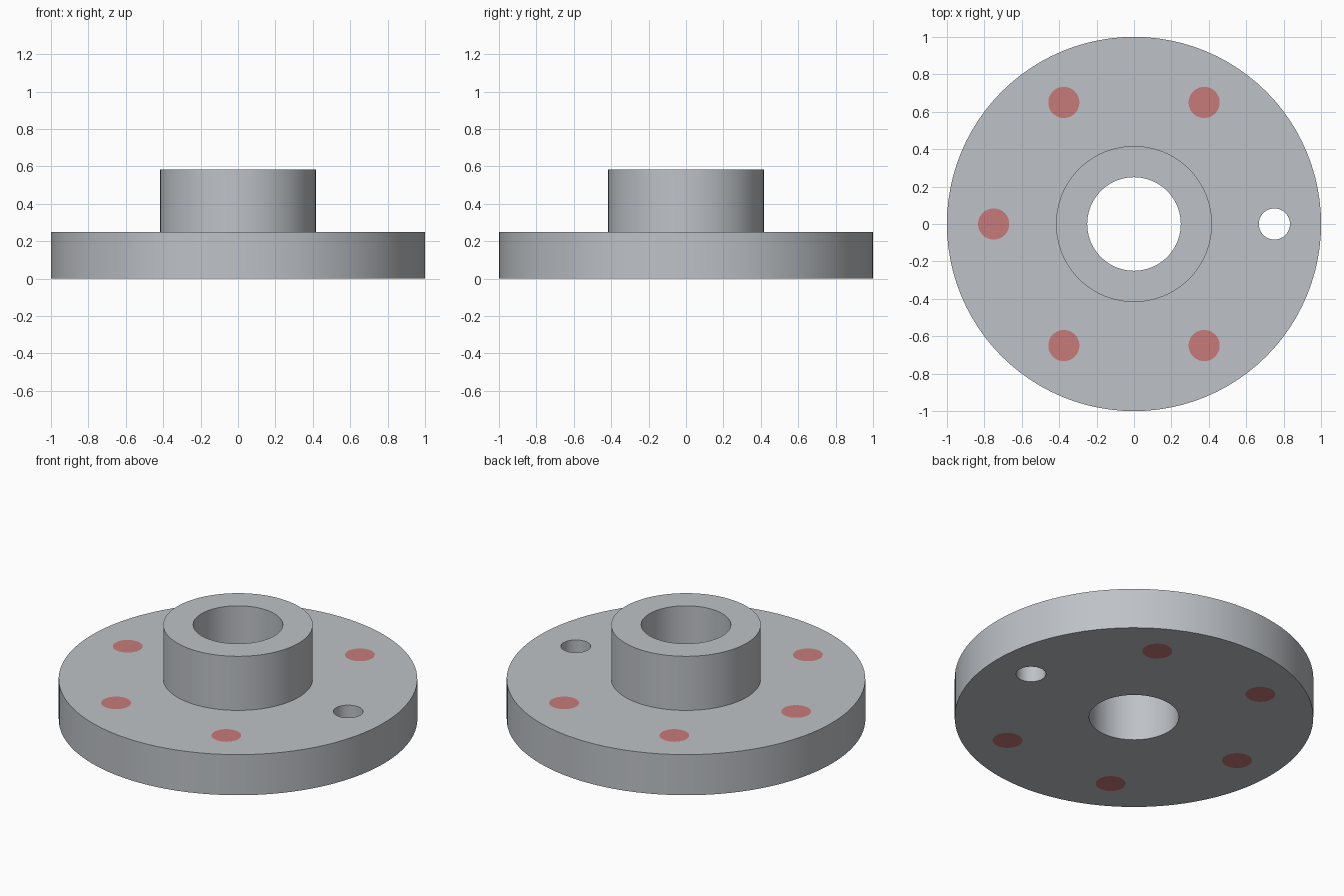
import bpy, bmesh, math

if "Cube" in bpy.data.objects:
    bpy.data.objects.remove(bpy.data.objects["Cube"])

SEG, SMALL = 96, 40
PLATE_Z, HUB_Z = 0.25, 0.583
PLATE_R, HUB_R, BORE_R, HOLE_R, BOLT_R = 1.0, 0.4167, 0.25, 0.0833, 0.75


def material(name, rgb):
    m = bpy.data.materials.new(name)
    m.diffuse_color = (*rgb, 1)
    m.use_nodes = True
    m.node_tree.nodes["Principled BSDF"].inputs["Base Color"].default_value = m.diffuse_color
    return m


steel = material("steel grey", (0.515, 0.54, 0.57))
red = material("marker red", (0.57, 0.195, 0.195))
bm = bmesh.new()


def ring(r, z, n=SEG, cx=0.0, cy=0.0):
    vs = [bm.verts.new((cx + r * math.cos(2 * math.pi * i / n),
                        cy + r * math.sin(2 * math.pi * i / n), z)) for i in range(n)]
    return vs


def wall(a, b):
    n = len(a)
    for i in range(n):
        j = (i + 1) % n
        bm.faces.new((a[i], a[j], b[j], b[i]))


def flat(loops, up):
    # Fill between the outer loop and the openings
    edges = []
    for vs in loops:
        for i, v in enumerate(vs):
            w = vs[(i + 1) % len(vs)]
            edges.append(bm.edges.get((v, w)) or bm.edges.new((v, w)))
    bmesh.ops.triangle_fill(bm, edges=edges, use_beauty=True, normal=(0, 0, up))


def markers(z):
    # Five flush round markers on the bolt circle
    loops = []
    for k in range(1, 6):
        a = k * math.pi / 3
        loops.append(ring(HOLE_R, z, SMALL, BOLT_R * math.cos(a), BOLT_R * math.sin(a)))
    return loops


outer = [ring(PLATE_R, z) for z in (0, PLATE_Z)]
hole = [ring(HOLE_R, z, SMALL, BOLT_R) for z in (0, PLATE_Z)]
bore = [ring(BORE_R, z) for z in (0, HUB_Z)]
hub = [ring(HUB_R, z) for z in (PLATE_Z, HUB_Z)]
low, high = markers(0), markers(PLATE_Z)

# Plate faces, with round openings
flat([outer[0], bore[0], hole[0]] + low, -1)
flat([outer[1], hub[0], hole[1]] + high, 1)
# Rim, bolt hole, bore, hub side and hub top
for pair in (outer, hole, bore, hub, (hub[1], bore[1])):
    wall(*pair)
# Marker discs
for vs in low + high:
    bm.faces.new(vs).material_index = 1

bmesh.ops.recalc_face_normals(bm, faces=bm.faces[:])
mesh = bpy.data.meshes.new("hub_flange")
bm.to_mesh(mesh)
bm.free()
mesh.materials.append(steel)
mesh.materials.append(red)
obj = bpy.data.objects.new("hub_flange", mesh)
bpy.context.collection.objects.link(obj)
bpy.context.view_layer.objects.active = obj
obj.select_set(True)
bpy.ops.object.shade_smooth_by_angle(angle=math.radians(30))
